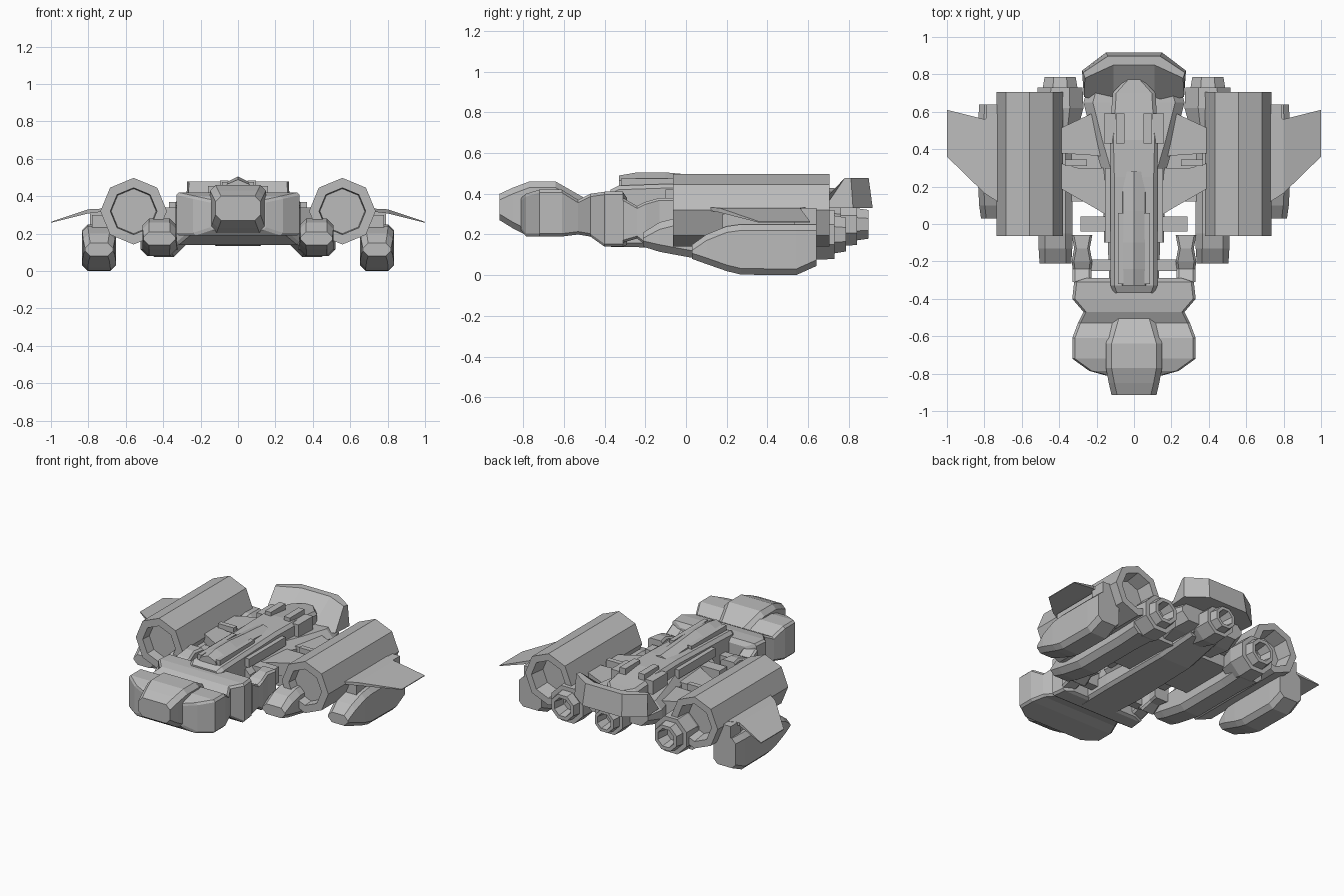
import bpy, bmesh, math

grey = bpy.data.materials.new("hull_grey")
grey.diffuse_color = (0.5, 0.5, 0.5, 1)


def skin(name, rings, mirror=False):
    """Join equal-length rings of points with faces and cap both ends."""
    bm = bmesh.new()
    vs = [[bm.verts.new(p) for p in r] for r in rings]
    n = len(rings[0])
    for a, b in zip(vs, vs[1:]):
        for i in range(n):
            bm.faces.new((a[i], a[(i + 1) % n], b[(i + 1) % n], b[i]))
    bm.faces.new(vs[0])
    bm.faces.new(vs[-1])
    bmesh.ops.recalc_face_normals(bm, faces=bm.faces)
    me = bpy.data.meshes.new(name)
    bm.to_mesh(me)
    bm.free()
    me.materials.append(grey)
    ob = bpy.data.objects.new(name, me)
    bpy.context.collection.objects.link(ob)
    if mirror:
        ob.modifiers.new("mirror", 'MIRROR').use_mirror_merge = False
    return ob


def loft(name, sections, cx=0, c=0.04, mirror=False):
    """Chamfered box sections along y: (y, half width, z low, z high)."""
    rings = []
    for y, w, lo, hi in sections:
        k = min(c, w * 0.7, (hi - lo) * 0.4)
        rings.append([(cx + x, y, z) for x, z in (
            (-w + k, lo), (w - k, lo), (w, lo + k), (w, hi - k),
            (w - k, hi), (-w + k, hi), (-w, hi - k), (-w, lo + k))])
    return skin(name, rings, mirror)


def tube(name, profile, cx, cz, mirror=False, turn=0.0):
    """Eight-sided turned part along y: (y, radius)."""
    rings = [[(cx + r * math.sin(math.tau * i / 8 + turn), y,
               cz + r * math.cos(math.tau * i / 8 + turn)) for i in range(8)]
             for y, r in profile]
    return skin(name, rings, mirror)


def plate(name, plan, lo, hi, mirror=True):
    return skin(name, [[(x, y, z) for x, y in plan] for z in (lo, hi)], mirror)


def box(name, x0, x1, y0, y1, z0, z1, mirror=True):
    return plate(name, [(x0, y0), (x1, y0), (x1, y1), (x0, y1)], z0, z1, mirror)


# Head: wide block with waist, and the central nose on top of it
loft("head", [(-.81, .15, .22, .38), (-.785, .24, .19, .40), (-.72, .33, .19, .42),
              (-.61, .33, .19, .42), (-.53, .30, .20, .37), (-.47, .27, .19, .40),
              (-.40, .33, .14, .41), (-.31, .32, .14, .41), (-.29, .26, .15, .38)], c=.014)
loft("nose", [(-.915, .12, .27, .40), (-.85, .135, .23, .43), (-.77, .15, .19, .46),
              (-.64, .15, .19, .46), (-.50, .11, .25, .38)], c=.03)

# Central hull: spine, flared flanks and keel
loft("spine", [(-.37, .11, .20, .42), (-.33, .125, .18, .44), (.25, .125, .18, .46),
               (.45, .13, .18, .46), (.70, .115, .2, .43), (.80, .02, .3, .42)], c=.02)
loft("flanks", [(-.10, .16, .20, .36), (.28, .17, .20, .38), (.45, .22, .19, .37),
                (.65, .27, .2, .36), (.76, .24, .22, .35)], c=.05)
loft("keel", [(-.38, .13, .14, .25), (-.1, .14, .135, .25), (.4, .13, .14, .25),
              (.68, .11, .18, .25)], c=.02)
# Ridge and rails on the spine
ridge = [(-.07, .40), (.07, .40), (.06, .475), (0, .505), (-.06, .475)]
skin("dorsal_ridge", [[(x, y, .40 + (z - .40) * s) for x, z in ridge]
                      for y, s in ((-.33, .85), (-.24, 1), (-.10, 1), (.07, .85), (.28, .7))])
box("dorsal_rail", .055, .085, -.32, .06, .42, .475)
box("dorsal_box", .05, .095, .43, .59, .42, .485)
box("dorsal_box_outer", .10, .16, .43, .59, .36, .455)
box("side_rail", .12, .155, -.10, .30, .36, .42)

# Arms between head and hull, and small side blocks
loft("neck_arm", [(-.31, .05, .16, .38), (-.24, .05, .18, .34), (-.20, .055, .15, .36),
                  (-.13, .042, .18, .38), (-.06, .055, .18, .38)], cx=.278, c=.012, mirror=True)
box("arm_bridge", .1, .27, -.25, -.19, .18, .33)
box("side_block", .14, .285, -.04, .04, .24, .35)

# Pylons from hull to engines
plate("pylon", [(.12, .03), (.2, .08), (.41, .2), (.41, .33), (.3, .3), (.12, .30)], .25, .34)
plate("rear_pylon", [(.12, .36), (.42, .38), (.42, .5), (.12, .64)], .25, .34)
box("lower_pylon", .1, .36, .12, .52, .17, .25)
box("strut_clamp", .25, .37, .31, .345, .26, .37)

# Main engines: straight-walled openings front and rear
tube("main_engine", [(.0, .12), (-.065, .125), (-.065, .178), (.705, .178),
                     (.705, .13), (.60, .115)], .558, .32, True)

# Lower engines with stepped nozzles
loft("lower_engine", [(-.21, .085, .14, .21), (-.13, .09, .115, .26), (-.05, .09, .10, .28),
                      (.06, .09, .08, .28), (.45, .09, .08, .28), (.62, .10, .08, .28)],
     cx=.42, c=.035, mirror=True)
nozzle = [(.5, .1), (.62, .135), (.73, .13), (.73, .10), (.785, .09), (.785, .065), (.70, .05)]
tube("lower_nozzle", nozzle, .395, .20, True, math.pi / 8)
tube("centre_nozzle", [(y + .11, r * .85) for y, r in nozzle], 0, .25, turn=math.pi / 8)

# Outer pods hanging under the main engines
loft("outer_pod", [(.03, .075, .08, .15), (.10, .085, .055, .20), (.20, .09, .02, .24),
                   (.27, .09, .003, .25), (.54, .09, .0, .25), (.64, .085, .045, .25)],
     cx=.743, c=.03, mirror=True)
box("pod_mount", .64, .78, .18, .58, .2, .3)

# Swept winglets
skin("winglet", [[(.70, .10, .32), (.70, .60, .32), (.70, .60, .335), (.70, .10, .335)],
                 [(.80, .165, .308), (.80, .56, .308), (.80, .56, .33), (.80, .165, .33)],
                 [(1.0, .36, .258), (1.0, .61, .258), (1.0, .61, .263), (1.0, .36, .263)]], True)
box("winglet_root", .70, .79, .53, .64, .24, .33)

# Rear shield: sloped scoop behind the spine
def sym(half, z):
    return [(x, y, z) for x, y in half] + [(-x, y, z) for x, y in reversed(half)]


skin("rear_shield", [sym([(.11, .64), (.268, .68), (.278, .82), (.15, .917)], .33),
                     sym([(.11, .85), (.262, .78), (.272, .81), (.14, .897)], .478)])
